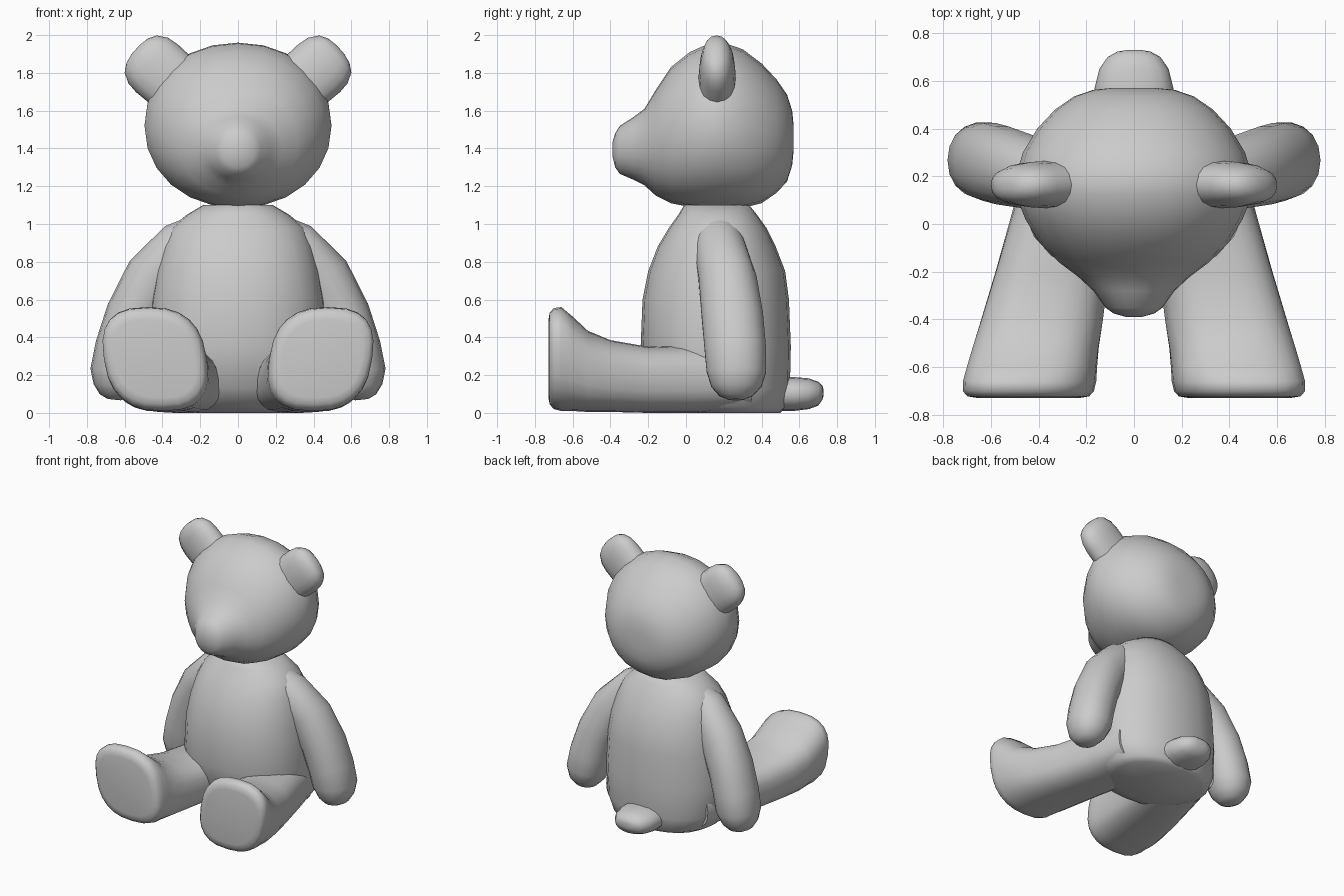
import bpy, bmesh
from math import sin, cos, pi, radians
from mathutils import Vector


def power(v, p):
    return (1 if v >= 0 else -1) * abs(v) ** (2 / p)


def loft(name, sections, p=2.0, sides=20, mirror=False):
    """Skin rounded rings; each section is (centre, half-axis u, half-axis v)."""
    bm = bmesh.new()
    rings = []
    for c, u, v in sections:
        c, u, v = Vector(c), Vector(u), Vector(v)
        ring = []
        for i in range(sides):
            a = 2 * pi * i / sides
            ring.append(bm.verts.new(c + u * power(cos(a), p) + v * power(sin(a), p)))
        rings.append(ring)
    for a, b in zip(rings, rings[1:]):
        for i in range(sides):
            j = (i + 1) % sides
            bm.faces.new((a[i], a[j], b[j], b[i]))
    bm.faces.new(rings[0])
    bm.faces.new(rings[-1])
    bmesh.ops.recalc_face_normals(bm, faces=bm.faces)
    mesh = bpy.data.meshes.new(name)
    bm.to_mesh(mesh)
    bm.free()
    obj = bpy.data.objects.new(name, mesh)
    bpy.context.collection.objects.link(obj)
    if mirror:
        mod = obj.modifiers.new("Mirror", 'MIRROR')
        mod.use_mirror_merge = False
    return obj


def along_y(y, x0, x1, z0, z1, lean=0.0):
    return (((x0 + x1) / 2, y, (z0 + z1) / 2),
            ((x1 - x0) / 2, 0, 0), (lean, 0, (z1 - z0) / 2))


def along_z(z, rx, y0, y1):
    return ((0, (y0 + y1) / 2, z), (rx, 0, 0), (0, (y1 - y0) / 2, 0))


def limb(x, y, z, r, ry, angle):
    # ring whose u axis points at the given angle in the xz plane
    a = radians(angle)
    return ((x, y, z), (r * cos(a), 0, r * sin(a)), (0, ry, 0))


# head with snout, from nose to back: y, half width, bottom, top
head = [(-.39, .03, 1.36, 1.43), (-.375, .085, 1.30, 1.48), (-.35, .12, 1.265, 1.52),
        (-.28, .17, 1.235, 1.565), (-.22, .235, 1.205, 1.61), (-.16, .315, 1.15, 1.71),
        (-.08, .395, 1.11, 1.83), (.02, .455, 1.09, 1.91), (.12, .495, 1.085, 1.955),
        (.2, .495, 1.085, 1.96), (.3, .465, 1.085, 1.925), (.4, .405, 1.11, 1.85),
        (.48, .33, 1.165, 1.765), (.535, .25, 1.225, 1.685), (.562, .17, 1.31, 1.60),
        (.57, .09, 1.39, 1.52)]
loft("head", [along_y(y, -w, w, a, b) for y, w, a, b in head], 2.08, 24)

# ears
loft("ear", [limb(.35, .165, 1.755, .165, .10, 131), limb(.43, .165, 1.825, .168, .095, 131),
             limb(.475, .165, 1.865, .16, .085, 131), limb(.515, .162, 1.90, .13, .07, 131),
             limb(.535, .16, 1.917, .085, .045, 131), limb(.543, .16, 1.923, .03, .02, 131)],
     2.2, 16, True)

# torso
torso = [(0, .34, 0, .5), (.03, .40, -.09, .53), (.13, .455, -.19, .55),
         (.35, .475, -.24, .555), (.6, .46, -.23, .545), (.75, .435, -.2, .525),
         (.88, .40, -.15, .475), (.98, .355, -.09, .425), (1.05, .27, -.04, .375),
         (1.1, .185, -.01, .335)]
loft("torso", [along_z(*s) for s in torso], 2.2, 24)

# arms hanging at the sides
arms = [(.18, .17, .92, .14, .12, 66), (.30, .18, .86, .155, .14, 56),
        (.45, .22, .71, .155, .155, 37), (.55, .245, .52, .15, .165, 22),
        (.605, .26, .35, .15, .165, 13), (.632, .267, .22, .15, .16, 6),
        (.645, .267, .14, .12, .135, 6), (.652, .265, .09, .08, .09, 6),
        (.655, .265, .07, .035, .04, 6)]
loft("arm", [limb(*s) for s in arms], 2.15, 18, True)

# legs with upright feet
legs = [(.35, .02, .43, .02, .32, 0), (.05, .04, .51, 0, .36, 0),
        (-.2, .105, .58, 0, .35, .01), (-.4, .13, .64, .005, .385, .015),
        (-.52, .15, .675, .005, .435, .025), (-.6, .16, .695, .01, .51, .035),
        (-.66, .165, .71, .01, .56, .04), (-.7, .175, .71, .02, .555, .04),
        (-.722, .195, .69, .045, .53, .04), (-.728, .23, .655, .08, .495, .035)]
loft("leg", [along_y(*s) for s in legs], 2.6, 24, True)

# tail
tail = [(.42, .16, .01, .19), (.57, .165, .01, .19), (.65, .145, .02, .183),
        (.7, .11, .038, .165), (.722, .07, .07, .145), (.728, .035, .09, .125)]
loft("tail", [along_y(y, -w, w, a, b) for y, w, a, b in tail], 2.3, 16)

# smooth shading on every part
bpy.ops.object.select_all(action='SELECT')
bpy.context.view_layer.objects.active = bpy.data.objects["torso"]
bpy.ops.object.shade_smooth_by_angle(angle=radians(60))
